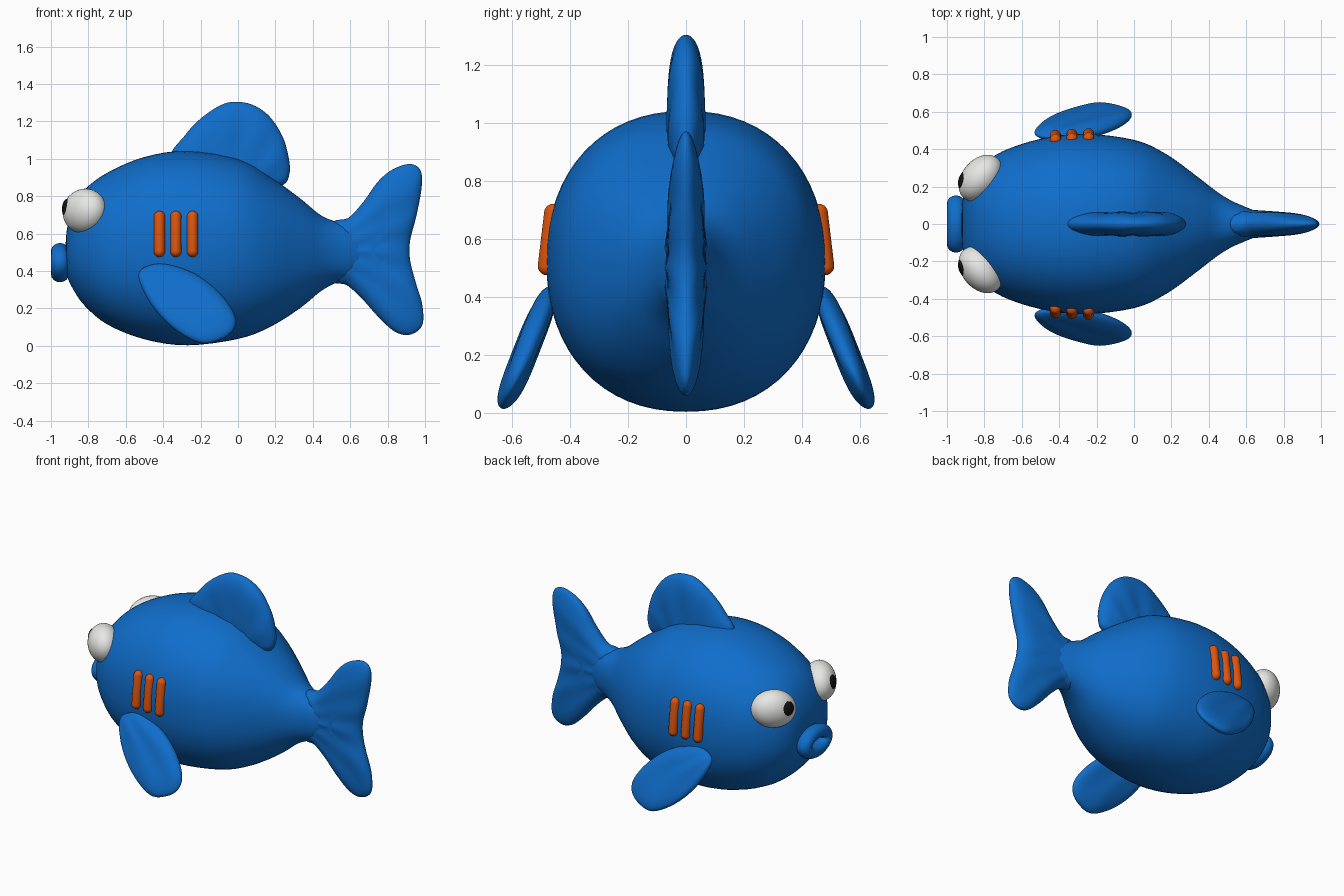
import bpy, bmesh, math
from mathutils import Vector, Matrix

cube = bpy.data.objects.get("Cube")
if cube:
    bpy.data.objects.remove(cube, do_unlink=True)


def material(name, colour):
    m = bpy.data.materials.new(name)
    m.use_nodes = True
    m.diffuse_color = (*colour, 1)
    m.node_tree.nodes["Principled BSDF"].inputs["Base Color"].default_value = (*colour, 1)
    return m


BLUE = material("blue skin", (0.005, 0.155, 0.6))
ORANGE = material("orange gill", (0.72, 0.09, 0.004))
WHITE = material("eye white", (0.82, 0.82, 0.8))
BLACK = material("pupil black", (0.006, 0.006, 0.006))


def finish(name, bm, mat):
    bmesh.ops.recalc_face_normals(bm, faces=bm.faces)
    mesh = bpy.data.meshes.new(name)
    bm.to_mesh(mesh)
    bm.free()
    for p in mesh.polygons:
        p.use_smooth = True
    mesh.materials.append(mat)
    ob = bpy.data.objects.new(name, mesh)
    bpy.context.collection.objects.link(ob)
    return ob


def spline(points, steps, closed=False):
    """Smooth curve through points of any dimension."""
    n, out = len(points), []
    pick = (lambda i: Vector(points[i % n])) if closed else \
           (lambda i: Vector(points[min(max(i, 0), n - 1)]))
    for i in range(n if closed else n - 1):
        a, b, c, d = (pick(i + k) for k in (-1, 0, 1, 2))
        for s in range(steps):
            t = s / steps
            out.append(b + (c - a) * (t / 2) + (a * 2 - b * 5 + c * 4 - d) * (t * t / 2)
                       + (b * 3 - a - c * 3 + d) * (t ** 3 / 2))
    if not closed:
        out.append(pick(n - 1))
    return out


def bridge(bm, a, b):
    for i in range(len(a)):
        j = (i + 1) % len(a)
        bm.faces.new((a[i], a[j], b[j], b[i]))


# Body: rounded sections (x, bottom, top, half width) from snout to tail root
stations = [(-0.922, 0.46, 0.54, 0.05), (-0.912, 0.37, 0.64, 0.16), (-0.88, 0.3, 0.74, 0.24),
            (-0.82, 0.215, 0.835, 0.31), (-0.7, 0.115, 0.925, 0.39), (-0.5, 0.035, 1.01, 0.455),
            (-0.27, 0.003, 1.042, 0.482), (0, 0.037, 1.0, 0.45), (0.17, 0.1, 0.905, 0.375),
            (0.33, 0.2, 0.79, 0.26), (0.44, 0.29, 0.7, 0.175), (0.52, 0.335, 0.665, 0.125),
            (0.6, 0.36, 0.64, 0.09), (0.7, 0.42, 0.58, 0.05)]
bm = bmesh.new()
rings = []
for x, low, high, half in spline(stations, 4):
    ring = []
    for i in range(64):
        a = math.tau * i / 64
        c, s = math.cos(a), math.sin(a)
        y = half * math.copysign(abs(c) ** 0.91, c)
        z = (low + high) / 2 + (high - low) / 2 * math.copysign(abs(s) ** 0.91, s)
        ring.append(bm.verts.new((x, y, z)))
    rings.append(ring)
for a, b in zip(rings, rings[1:]):
    bridge(bm, a, b)
bm.faces.new(rings[0])
bm.faces.new(rings[-1])
finish("body", bm, BLUE)


def fin(name, outline, centre, root, thick, middle=lambda z: 0, ribs=9):
    """Soft pillow fin from an x-z outline, with shallow ribs fanning from its root."""
    bm = bmesh.new()
    edge, centre, root = spline(outline, 7, True), Vector(centre), Vector(root)
    n = 14

    def vert(p, r, side):
        d = p - root
        wave = math.sin(ribs * math.atan2(d.y, d.x) * 2 + 5 * d.length)
        t = math.sqrt(max(0, 1 - r ** 4)) * (thick(p.x, p.y) + 0.003 * wave)
        return bm.verts.new((p.x, middle(p.y) + side * t, p.y))

    rim = [vert(p, 1, 0) for p in edge]
    for side in (-1, 1):
        last = rim
        for k in range(n - 1, 0, -1):
            r = math.sin(math.pi / 2 * k / n)
            ring = [vert(centre + (p - centre) * r, r, side) for p in edge]
            bridge(bm, last, ring)
            last = ring
        tip = vert(centre, 0, side)
        for i in range(len(last)):
            bm.faces.new((last[i], last[(i + 1) % len(last)], tip))
    return finish(name, bm, BLUE)


# Tail fin
fin("tail_fin",
    [(0.5, 0.655), (0.59, 0.685), (0.67, 0.77), (0.75, 0.88), (0.83, 0.945), (0.92, 0.972),
     (0.975, 0.94), (0.982, 0.85), (0.955, 0.7), (0.92, 0.56), (0.92, 0.46), (0.95, 0.34),
     (0.985, 0.22), (0.985, 0.11), (0.92, 0.06), (0.84, 0.075), (0.75, 0.155),
     (0.66, 0.255), (0.58, 0.325), (0.5, 0.35), (0.46, 0.5)],
    (0.72, 0.5), (0.45, 0.5), lambda x, z: 0.075 - 0.07 * max(0, x - 0.6))

# Dorsal fin
fin("dorsal_fin",
    [(-0.36, 1.0), (-0.28, 1.13), (-0.2, 1.215), (-0.1, 1.283), (-0.02, 1.305), (0.08, 1.288),
     (0.17, 1.225), (0.24, 1.115), (0.272, 1.0), (0.275, 0.92), (0.24, 0.86),
     (0.1, 0.82), (-0.2, 0.88)],
    (0, 1.05), (0, 0.75), lambda x, z: 0.065 - 0.03 * max(0, z - 1), ribs=7)

# Side fins, slanting outwards as they drop
for side, label in ((-1, "front"), (1, "back")):
    fin(label + "_side_fin",
        [(-0.53, 0.36), (-0.5, 0.42), (-0.39, 0.438), (-0.23, 0.385), (-0.1, 0.285),
         (-0.02, 0.17), (-0.022, 0.09), (-0.09, 0.035), (-0.2, 0.015), (-0.34, 0.09),
         (-0.46, 0.215)],
        (-0.26, 0.22), (-0.62, 0.5), lambda x, z: 0.045,
        lambda z, s=side: s * (0.635 - 0.39 * z))


def blob(name, mat, centre, axis, radii, stretch=0.0):
    """Ellipsoid whose first radius lies along axis; stretch pulls it into a capsule."""
    bm = bmesh.new()
    bmesh.ops.create_uvsphere(bm, u_segments=32, v_segments=25, radius=1)
    u = Vector(axis).normalized()
    v = Vector((0, 0, 1)).cross(u).normalized()
    w = u.cross(v)
    for vert in bm.verts:
        p = vert.co.copy()
        long = p.z * radii[0] + math.copysign(stretch, p.z)
        vert.co = Vector(centre) + u * long + v * (p.x * radii[1]) + w * (p.y * radii[2])
    return finish(name, bm, mat)


# Eyes, pupils and gill stripes on both flanks
for s, label in ((-1, "front"), (1, "back")):
    blob(label + "_eye", WHITE, (-0.82, 0.245 * s, 0.72), (0.63, 0.76 * s, 0.16),
         (0.14, 0.1, 0.12))
    blob(label + "_pupil", BLACK, (-0.914, 0.235 * s, 0.737), (-0.96, 0.29 * s, 0.08),
         (0.024, 0.048, 0.05))
    for i, x in enumerate((-0.42, -0.332, -0.243)):
        blob(f"{label}_gill_{i + 1}", ORANGE, (x, s * (0.461 + 0.004 * i), 0.598),
             (0, -0.12 * s, 1), (0.032, 0.03, 0.032), 0.092)

# Mouth: oval ring of lips
bm = bmesh.new()
lips = []
for i in range(48):
    a = math.tau * i / 48
    out = Vector((0, math.cos(a), math.sin(a)))
    mid = Vector((-0.952, 0.108 * out.y, 0.445 + 0.06 * out.z))
    lips.append([bm.verts.new(mid + 0.045 * (out * math.cos(b) + Vector((math.sin(b) * 1.08, 0, 0))))
                 for b in (math.tau * j / 16 for j in range(16))])
for i in range(48):
    bridge(bm, lips[i], lips[(i + 1) % 48])
finish("lips", bm, BLUE)
